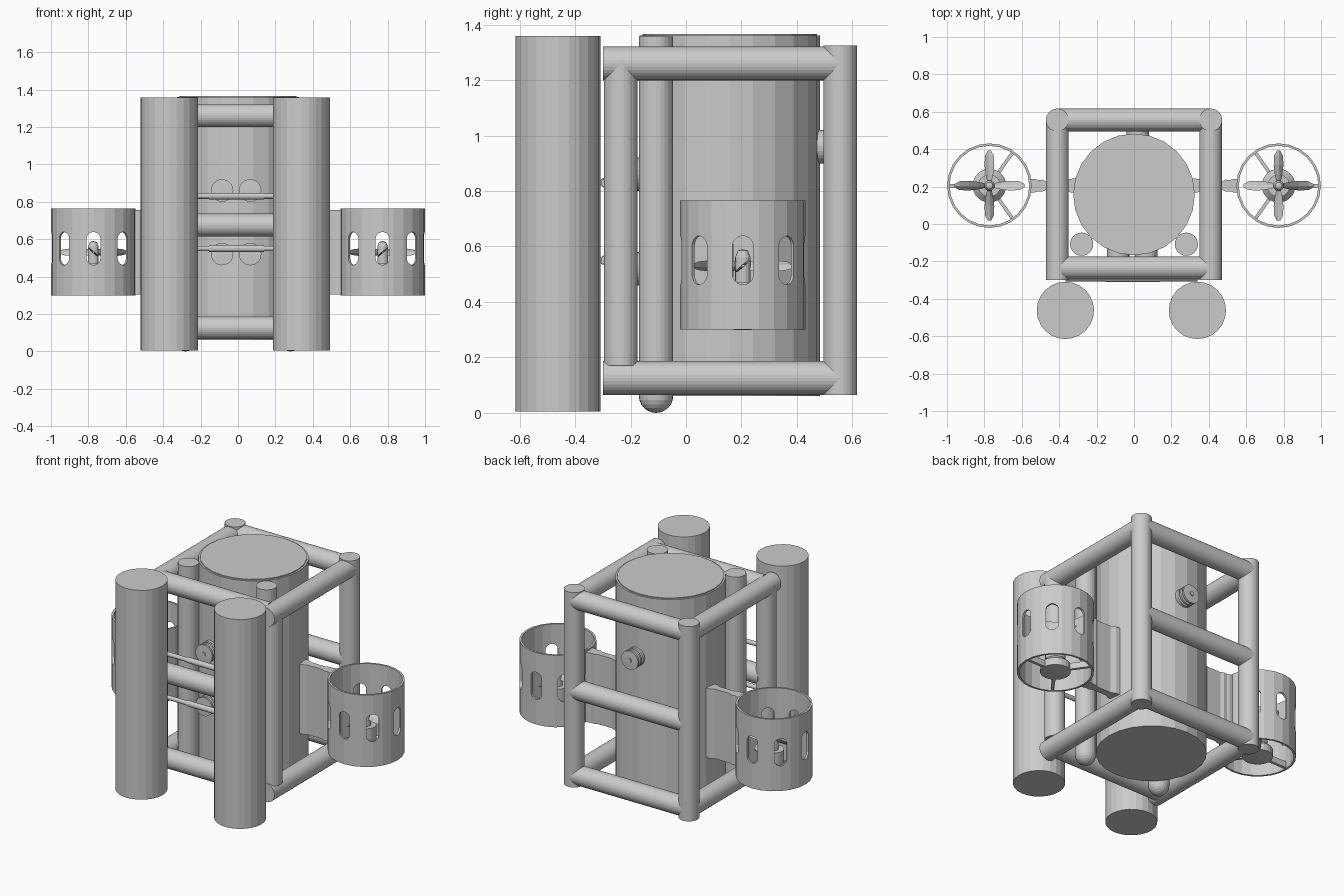
import bpy, bmesh
from math import sin, cos, pi, radians
from mathutils import Vector, Matrix

if "Cube" in bpy.data.objects:
    bpy.data.objects.remove(bpy.data.objects["Cube"])


def finish(name, bm):
    bmesh.ops.recalc_face_normals(bm, faces=bm.faces[:])
    me = bpy.data.meshes.new(name)
    bm.to_mesh(me)
    bm.free()
    ob = bpy.data.objects.new(name, me)
    bpy.context.collection.objects.link(ob)
    return ob


def cyl(name, a, b, r, n=24):
    a, b = Vector(a), Vector(b)
    d = b - a
    m = Matrix.Translation((a + b) / 2) @ Vector((0, 0, 1)).rotation_difference(d).to_matrix().to_4x4()
    bm = bmesh.new()
    bmesh.ops.create_cone(bm, cap_ends=True, segments=n, radius1=r, radius2=r, depth=d.length, matrix=m)
    return finish(name, bm)


def lathe(name, prof, matrix, n=24, closed=False):
    """Spin (radius, height) points about local z."""
    bm = bmesh.new()
    vs = [bm.verts.new((r, 0, z)) for r, z in prof]
    es = [bm.edges.new(p) for p in zip(vs, vs[1:])]
    if closed:
        es.append(bm.edges.new((vs[-1], vs[0])))
    bmesh.ops.spin(bm, geom=vs + es, cent=(0, 0, 0), axis=(0, 0, 1), angle=2 * pi, steps=n)
    bmesh.ops.remove_doubles(bm, verts=bm.verts[:], dist=1e-5)
    bm.transform(matrix)
    return finish(name, bm)


def prism(bm, pts, offset):
    f = bm.faces.new([bm.verts.new(p) for p in pts])
    ext = bmesh.ops.extrude_face_region(bm, geom=[f])
    bmesh.ops.translate(bm, vec=offset, verts=[v for v in ext['geom'] if isinstance(v, bmesh.types.BMVert)])


# central pressure hull with a slightly raised lid
cyl("main_hull", (0, 0.158, 0.06), (0, 0.158, 1.36), 0.325)
cyl("hull_lid", (0, 0.158, 1.34), (0, 0.158, 1.366), 0.314)

# tubular frame
R, FX, FY, BY = 0.061, 0.41, -0.235, 0.556
for s, side in ((-1, "left"), (1, "right")):
    cyl(f"back_post_{side}", (s * FX, BY, 0.065), (s * FX, BY, 1.325), R, 32)
    cyl(f"front_post_{side}", (s * FX, FY, 0.17), (s * FX, FY, 1.27), R, 32)
    for z, lv in ((0.126, "lower"), (1.26, "upper")):
        cyl(f"{lv}_side_bar_{side}", (s * FX, -0.30, z), (s * FX, BY, z), R, 32)
for z, lv in ((0.126, "lower"), (0.675, "middle"), (1.26, "upper")):
    cyl(f"{lv}_front_bar", (-0.39, FY, z), (0.39, FY, z), R, 32)
    cyl(f"{lv}_back_bar", (-FX, BY, z), (FX, BY, z), R, 32)

# large front tanks
for x, side in ((-0.367, "left"), (0.339, "right")):
    cyl(f"front_tank_{side}", (x, -0.462, 0.005), (x, -0.462, 1.358), 0.153)

# slim bottles with domed bottoms
dome = [(0.062 * sin(radians(a)), 0.062 - 0.062 * cos(radians(a))) for a in range(0, 91, 15)]
for x, side in ((-0.28, "left"), (0.28, "right")):
    lathe(f"slim_bottle_{side}", dome + [(0.062, 1.357), (0, 1.357)], Matrix.Translation((x, -0.108, 0)))

# thin cross rods between the tanks
for z, lv in ((0.55, "lower"), (0.83, "upper")):
    cyl(f"{lv}_cross_rod", (-0.367, -0.293, z), (0.339, -0.293, z), 0.014, 16)
    cyl(f"{lv}_rod_sleeve", (-0.155, -0.293, z), (0.14, -0.293, z), 0.018, 16)

# ribbed hull connectors: four on the front, one on the back
ribs = [(0, -0.05), (0.06, -0.05), (0.06, 0.02), (0.05, 0.024), (0.05, 0.03), (0.06, 0.034), (0.06, 0.046),
        (0.05, 0.05), (0.05, 0.056), (0.06, 0.06), (0.06, 0.072), (0.014, 0.074), (0.014, 0.08), (0, 0.08)]
front = Matrix.Rotation(radians(90), 4, 'X')
for z in (0.52, 0.86):
    for x in (-0.085, 0.065):
        lathe("front_connector", ribs, Matrix.Translation((x, -0.155, z)) @ front)
lathe("back_connector", ribs, Matrix.Translation((0.02, 0.475, 0.96)) @ Matrix.Rotation(radians(-90), 4, 'X'))

# ducted thrusters
TY = 0.205
for s, side in ((-1, "left"), (1, "right")):
    base = Matrix.Translation((s * 0.773, TY, 0))
    # shroud ring with eight rounded slots
    duct = lathe(f"thruster_duct_{side}", [(0.226, 0.30), (0.226, 0.765), (0.213, 0.765), (0.213, 0.30)],
                 base, 24, True)
    bm = bmesh.new()
    for i in range(8):
        c, sn = cos(i * pi / 4), sin(i * pi / 4)
        pts = []
        for k in range(16):
            a = (k + 0.5) * pi / 8
            u, w = 0.038 * cos(a), 0.55 + 0.038 * sin(a) + (0.05 if sin(a) > 0 else -0.05)
            pts.append(base @ Vector((0.17 * c - u * sn, 0.17 * sn + u * c, w)))
        prism(bm, pts, (0.1 * c, 0.1 * sn, 0))
    cutter = finish("slot_cutter", bm)
    cutter.hide_render = True
    mod = duct.modifiers.new("slots", 'BOOLEAN')
    mod.operation, mod.solver, mod.object = 'DIFFERENCE', 'EXACT', cutter
    ev = duct.evaluated_get(bpy.context.evaluated_depsgraph_get())
    cut = bpy.data.meshes.new_from_object(ev)
    duct.modifiers.clear()
    duct.data = cut
    bpy.data.objects.remove(cutter)

    # motor, spinner and three support spokes
    lathe(f"thruster_motor_{side}", [(0, 0.298), (0.09, 0.303), (0.09, 0.35), (0.06, 0.38), (0.06, 0.47), (0, 0.47)], base)
    lathe(f"spinner_{side}", [(0, 0.47), (0.028, 0.47), (0.028, 0.56), (0.018, 0.585), (0, 0.59)], base, 16)
    for a in (0, 125, 235):
        a = radians(a)
        bm = bmesh.new()
        bmesh.ops.create_cube(bm, size=1, matrix=Matrix.Translation((s * 0.773, TY, 0.325))
                              @ Matrix.Rotation(a if s > 0 else pi - a, 4, 'Z')
                              @ Matrix.Translation((0.14, 0, 0)) @ Matrix.Diagonal((0.15, 0.018, 0.04, 1)))
        finish(f"motor_spoke_{side}", bm)

    # four twisted propeller blades
    bm = bmesh.new()
    for q in range(4):
        rot = base @ Matrix.Rotation(q * pi / 2, 4, 'Z')
        prev = None
        for r, w, tw in ((0.015, 0.018, 55), (0.06, 0.03, 48), (0.11, 0.034, 40), (0.16, 0.028, 33), (0.187, 0.01, 30)):
            t = radians(tw) * s
            ring = []
            for u, h in ((-w, 0), (0, 0.005), (w, 0), (0, -0.005)):
                ring.append(bm.verts.new(rot @ Vector((r, u * cos(t) - h * sin(t), 0.53 + u * sin(t) + h * cos(t)))))
            if prev:
                for i in range(4):
                    j = (i + 1) % 4
                    bm.faces.new((prev[i], prev[j], ring[j], ring[i]))
            else:
                bm.faces.new(ring)
            prev = ring
        bm.faces.new(prev)
    finish(f"propeller_{side}", bm)

    # waisted bracket from hull to duct
    half = [(0.30, 0.04), (0.34, 0.036), (0.37, 0.022), (0.47, 0.022), (0.49, 0.032), (0.515, 0.03), (0.53, 0.036), (0.553, 0.036)]
    bm = bmesh.new()
    prism(bm, [(s * x, TY + y, 0.305) for x, y in half] + [(s * x, TY - y, 0.305) for x, y in reversed(half)], (0, 0, 0.45))
    finish(f"thruster_bracket_{side}", bm)
